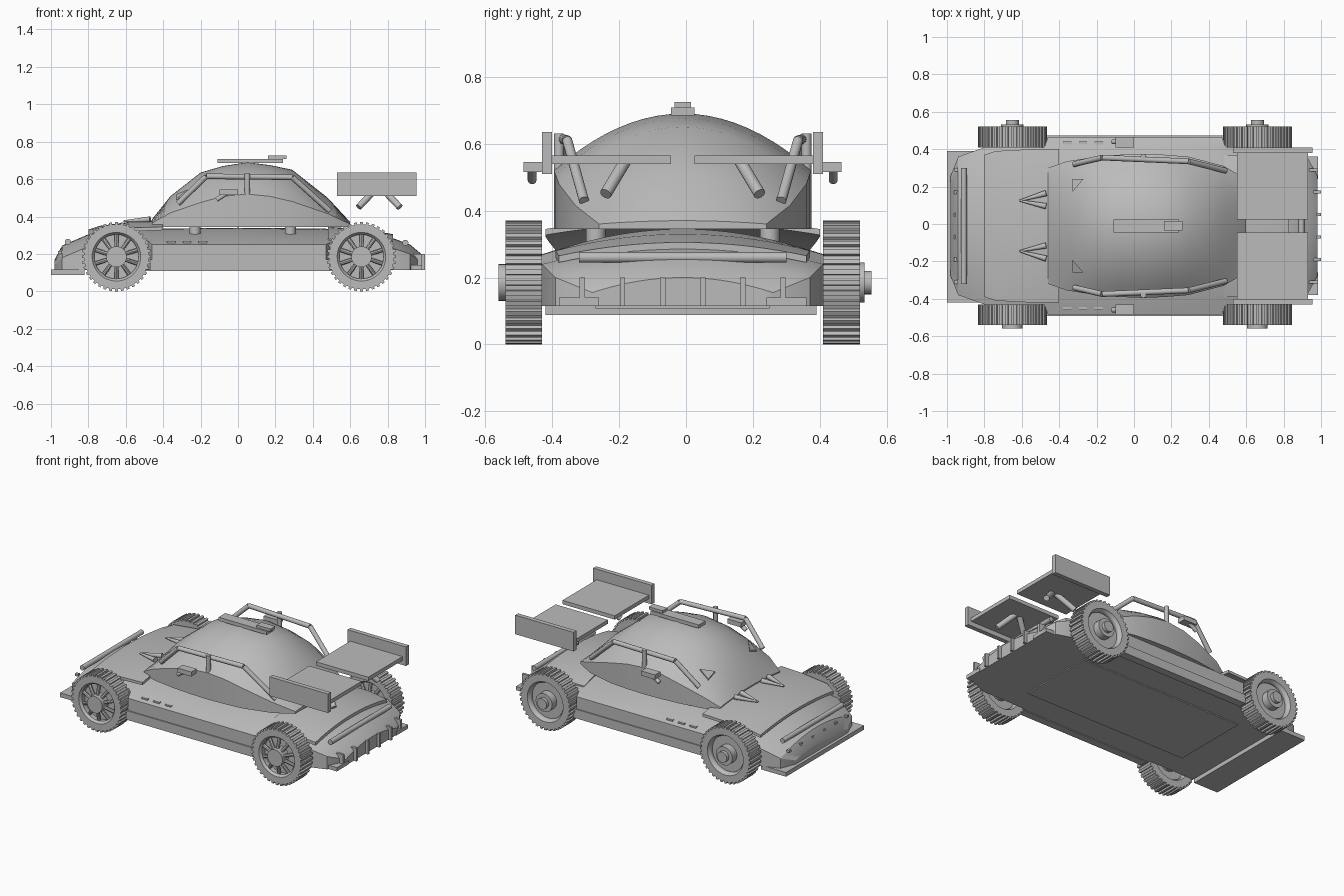
import bpy, bmesh, math
from mathutils import Vector

cube = bpy.data.objects.get("Cube")
if cube:
    bpy.data.objects.remove(cube)

grey = bpy.data.materials.new("plain_grey")
grey.use_nodes = True
colour = (0.5, 0.5, 0.5, 1)
grey.diffuse_color = colour
next(n for n in grey.node_tree.nodes if n.type == 'BSDF_PRINCIPLED').inputs["Base Color"].default_value = colour

MID = -0.01  # centre line of the car


def finish(name, bm, smooth=None):
    bmesh.ops.recalc_face_normals(bm, faces=bm.faces)
    mesh = bpy.data.meshes.new(name)
    bm.to_mesh(mesh)
    bm.free()
    mesh.materials.append(grey)
    ob = bpy.data.objects.new(name, mesh)
    bpy.context.collection.objects.link(ob)
    if smooth:
        bpy.ops.object.select_all(action='DESELECT')
        ob.select_set(True)
        bpy.context.view_layer.objects.active = ob
        bpy.ops.object.shade_smooth_by_angle(angle=math.radians(smooth))
    return ob


def skin(bm, rings, caps=True, loop=False):
    """Bridge equal rings of points into a closed surface."""
    rows = [[bm.verts.new(p) for p in r] for r in rings]
    n = len(rows[0])
    pairs = list(zip(rows, rows[1:])) + ([(rows[-1], rows[0])] if loop else [])
    for a, b in pairs:
        for i in range(n):
            j = (i + 1) % n
            bm.faces.new((a[i], a[j], b[j], b[i]))
    if caps and not loop:
        bm.faces.new(rows[0])
        bm.faces.new(rows[-1])


def add_box(bm, x, y, z):
    ring = [(y[0], z[0]), (y[1], z[0]), (y[1], z[1]), (y[0], z[1])]
    skin(bm, [[(px, q, r) for q, r in ring] for px in x])


def box(name, x, y, z):
    bm = bmesh.new()
    add_box(bm, x, y, z)
    return finish(name, bm)


def add_rod(bm, a, b, r, r2=None, sides=14):
    a, b = Vector(a), Vector(b)
    rot = (b - a).to_track_quat('Z', 'Y')
    rings = []
    for p, rad in ((a, r), (b, r if r2 is None else r2)):
        rings.append([p + rot @ Vector((rad * math.cos(t), rad * math.sin(t), 0))
                      for t in (2 * math.pi * k / sides for k in range(sides))])
    skin(bm, rings)


def rods(name, path, r, r2=None):
    bm = bmesh.new()
    for a, b in zip(path, path[1:]):
        add_rod(bm, a, b, r, r2)
    return finish(name, bm, 40)


def arched(name, sections, floor=None, thick=0.02, steps=20, angle=30):
    """Loft sections (x, half width, edge height, crown height); no floor makes a thin arched panel."""
    rings = []
    for x, w, edge, crown in sections:
        ts = [-1 + 2 * k / steps for k in range(steps + 1)]
        top = [(x, MID + w * t, edge + (crown - edge) * (1 - t * t)) for t in ts]
        low = [(x, p[1], p[2] - thick if floor is None else floor) for p in reversed(top)]
        rings.append(top + low)
    bm = bmesh.new()
    skin(bm, rings)
    return finish(name, bm, angle)


# Body tub, sills and floor
arched("body", [(-0.98, 0.27, 0.14, 0.17), (-0.94, 0.37, 0.18, 0.245), (-0.80, 0.42, 0.24, 0.305),
                (-0.48, 0.42, 0.27, 0.335), (-0.46, 0.475, 0.25, 0.335), (0.0, 0.475, 0.25, 0.34),
                (0.47, 0.475, 0.25, 0.335), (0.49, 0.42, 0.26, 0.33), (0.80, 0.42, 0.24, 0.295),
                (0.92, 0.38, 0.20, 0.25), (0.98, 0.27, 0.155, 0.20)], floor=0.115)
for side, s in (("left", 1), ("right", -1)):
    box("sill_" + side, (-0.47, 0.49), sorted((MID + s * 0.43, MID + s * 0.482)), (0.11, 0.17))
box("floor_plate", (-0.6, 0.6), (MID - 0.26, MID + 0.26), (0.108, 0.12))
box("front_splitter", (-1.0, -0.82), (MID - 0.41, MID + 0.40), (0.088, 0.116))

# Bonnet and rear deck panels
arched("bonnet", [(-0.80, 0.38, 0.30, 0.33), (-0.74, 0.40, 0.325, 0.35),
                  (-0.55, 0.41, 0.34, 0.375), (-0.40, 0.41, 0.345, 0.38)], thick=0.018)
arched("rear_deck", [(0.48, 0.38, 0.28, 0.345), (0.70, 0.38, 0.28, 0.33), (0.83, 0.37, 0.265, 0.305)])

# Cabin with vertical side windows, standing on short pegs
arched("cabin", [(-0.46, 0.31, 0.365, 0.385), (-0.36, 0.345, 0.42, 0.51), (-0.20, 0.37, 0.475, 0.635),
                 (-0.08, 0.38, 0.508, 0.67), (0.05, 0.385, 0.52, 0.69), (0.17, 0.38, 0.508, 0.675),
                 (0.29, 0.37, 0.48, 0.65), (0.48, 0.32, 0.415, 0.50), (0.60, 0.25, 0.36, 0.37)],
       floor=0.345)
for x in (-0.23, 0.28):
    for s in (-1, 1):
        rods("cabin_peg", [(x, MID + s * 0.26, 0.29), (x, MID + s * 0.26, 0.36)], 0.03)

# Roof bar
box("roof_strip", (-0.11, 0.24), (MID - 0.035, MID + 0.035), (0.685, 0.708))
box("roof_light", (0.16, 0.26), (MID - 0.025, MID + 0.025), (0.708, 0.725))

# Rear wings: blade, end plate and angled struts; side rails, mirrors and trim
for side, s in (("left", 1), ("right", -1)):
    def P(x, y, z):
        return (x, MID + s * y, z)

    def Y(a, b):
        return sorted((MID + s * a, MID + s * b))

    box("wing_blade_" + side, (0.55, 0.93), Y(0.035, 0.40), (0.54, 0.565))
    box("wing_end_plate_" + side, (0.53, 0.955), Y(0.39, 0.42), (0.51, 0.635))
    rods("wing_front_strut_" + side, [P(0.645, 0.23, 0.45), P(0.74, 0.17, 0.55)], 0.018)
    rods("wing_rear_strut_" + side, [P(0.865, 0.23, 0.45), P(0.77, 0.17, 0.55)], 0.018)
    rods("side_rail_" + side, [P(-0.32, 0.33, 0.47), P(-0.17, 0.365, 0.615),
                               P(0.29, 0.345, 0.61), P(0.49, 0.295, 0.43)], 0.015)
    rods("rail_post_" + side, [P(0.05, 0.37, 0.52), P(0.05, 0.37, 0.63)], 0.015)
    box("mirror_" + side, (-0.1, 0.0), Y(0.42, 0.475), (0.515, 0.545))
    rods("mirror_stem_" + side, [P(-0.115, 0.45, 0.49), P(-0.06, 0.45, 0.525)], 0.013)

    # Bonnet stays, pairs of thin tapered rods
    for y in (0.105, 0.175):
        rods("bonnet_stay_" + side, [P(-0.47, y, 0.385), P(-0.61, 0.135, 0.375)], 0.016, 0.005)

    # Three sill slits
    for k in range(3):
        x = -0.38 + 0.085 * k
        box("side_slit_" + side, (x, x + 0.045), Y(0.435, 0.45), (0.255, 0.268))

    # Triangular windscreen plate
    bm = bmesh.new()
    skin(bm, [[P(-0.33, 0.25, 0.485 + h), P(-0.27, 0.25, 0.535 + h), P(-0.33, 0.18, 0.51 + h)]
              for h in (0.0, 0.009)])
    finish("windscreen_triangle_" + side, bm)

    # Rear lower blocks
    box("rear_block_" + side, (0.90, 0.985), Y(0.25, 0.37), (0.115, 0.14))

# Bumper tubes
for name, x, z in (("front_tube", -0.91, 0.265), ("rear_tube", 0.895, 0.26)):
    rods(name, [(x, MID - 0.31, z), (x, MID + 0.31, z)], 0.016)

# Rear diffuser fins and small nose studs
for k in range(6):
    y = MID + 0.12 * (k - 2.5)
    back = 1.0 if abs(k - 2.5) < 2 else 0.985
    box("diffuser_fin", (0.88, back), (y - 0.008, y + 0.008), (0.115, 0.2))
    box("nose_stud", (-0.962, -0.94), (y - 0.01, y + 0.01), (0.2, 0.215))

# Wheels: knobbly tyre, spoked face towards -y, stepped hub towards +y
TREADS = 36


def wheel(name, cx, cy, near_hub, far_hub):
    cz = 0.185
    # (radius, y offset) profile of the tyre and dished rim
    profile = [(0.174, -0.055), (0.174, 0.055), (0.13, 0.055), (0.118, 0.035), (0.118, -0.04), (0.13, -0.055)]
    bm = bmesh.new()
    skin(bm, [[(cx + r * math.cos(a), cy + o, cz + r * math.sin(a)) for r, o in profile]
              for a in (2 * math.pi * k / 48 for k in range(48))], loop=True)
    for k in range(TREADS):
        a = 2 * math.pi * k / TREADS
        ring = [(0.168, -0.045), (0.185, -0.033), (0.185, 0.033), (0.168, 0.045)]
        skin(bm, [[(cx + r * math.cos(a + da * q), cy + o, cz + r * math.sin(a + da * q))
                   for (r, _), (o, q) in zip(ring, ((-0.055, 1), (-0.055, 0.8), (0.055, 0.8), (0.055, 1)))]
                  for da in (-0.05, 0.05)])
    finish(name + "_tyre", bm, 30)

    bm = bmesh.new()
    add_rod(bm, (cx, cy - 0.01, cz), (cx, cy + 0.02, cz), 0.12, sides=40)
    add_rod(bm, (cx, cy + near_hub, cz), (cx, cy, cz), 0.055, sides=28)
    add_rod(bm, (cx, cy, cz), (cx, cy + far_hub - 0.022, cz), 0.06, sides=28)
    add_rod(bm, (cx, cy, cz), (cx, cy + far_hub, cz), 0.035, sides=24)
    for k in range(10):
        a = 2 * math.pi * (k + 0.5) / 10
        c, d = math.cos(a), math.sin(a)
        add_rod(bm, (cx + 0.045 * c, cy - 0.045, cz + 0.045 * d),
                (cx + 0.122 * c, cy - 0.028, cz + 0.122 * d), 0.011, sides=8)
    finish(name + "_rim", bm, 30)


for end, x in (("front", -0.65), ("rear", 0.66)):
    for side, s in (("left", 1), ("right", -1)):
        wheel(end + "_" + side + "_wheel", x, MID + s * 0.475, -0.075, 0.09)
